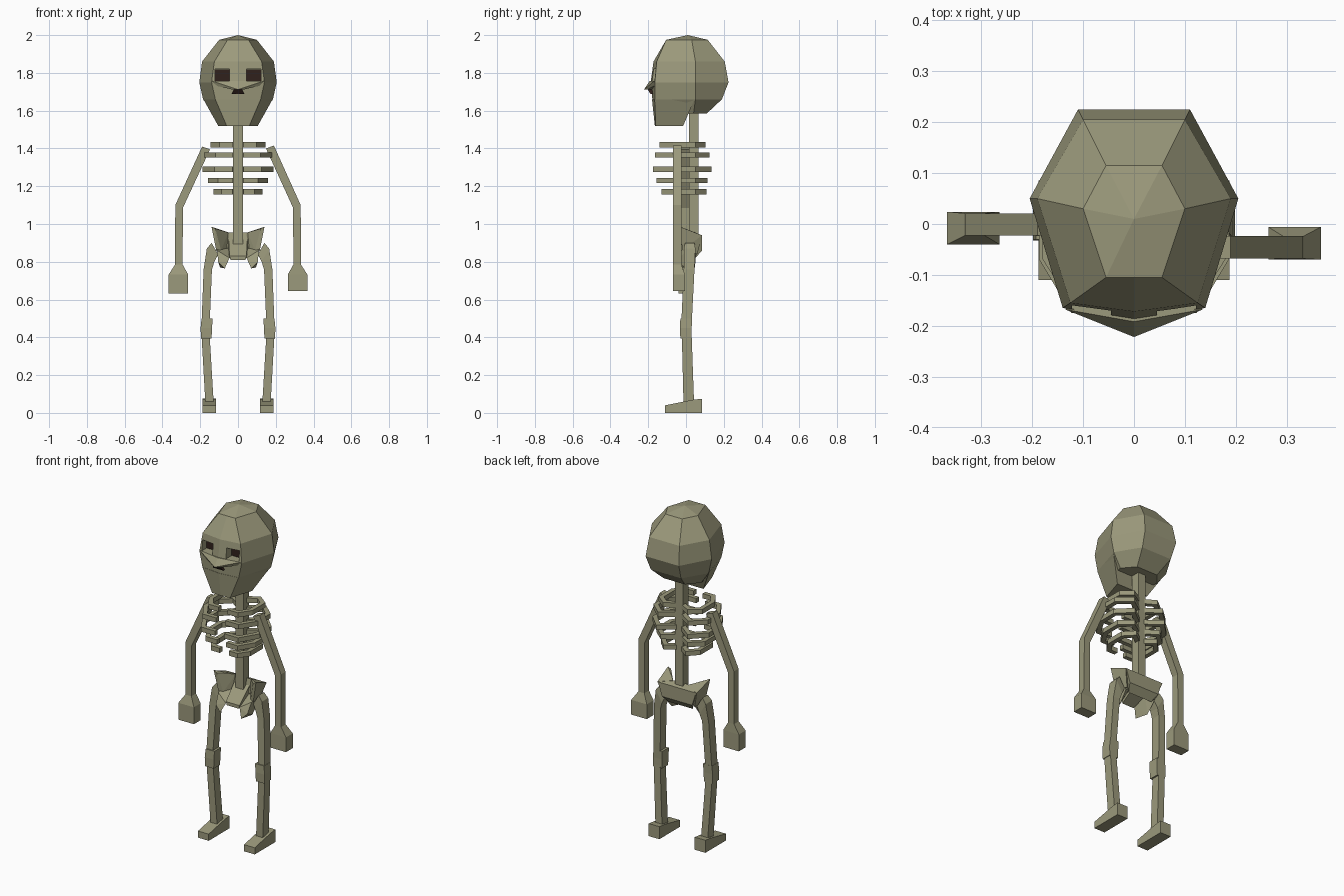
import bpy, bmesh
from mathutils import Vector

if "Cube" in bpy.data.objects:
    bpy.data.objects.remove(bpy.data.objects["Cube"])


def material(name, rgb):
    m = bpy.data.materials.new(name)
    m.diffuse_color = (*rgb, 1)
    m.use_nodes = True
    m.node_tree.nodes["Principled BSDF"].inputs["Base Color"].default_value = m.diffuse_color
    return m


BONE = material("bone", (0.33, 0.32, 0.2))
DARK = material("socket_dark", (0.03, 0.015, 0.012))


def finish(name, bm, mat):
    bmesh.ops.recalc_face_normals(bm, faces=bm.faces)
    me = bpy.data.meshes.new(name)
    bm.to_mesh(me)
    bm.free()
    me.materials.append(mat)
    ob = bpy.data.objects.new(name, me)
    bpy.context.collection.objects.link(ob)
    return ob


def loft(name, rings, mat=BONE):
    """Joins rings of equal point count and closes both ends."""
    bm = bmesh.new()
    vs = [[bm.verts.new(p) for p in r] for r in rings]
    n = len(rings[0])
    for a, b in zip(vs, vs[1:]):
        for i in range(n):
            j = (i + 1) % n
            bm.faces.new((a[i], a[j], b[j], b[i]))
    bmesh.ops.remove_doubles(bm, verts=bm.verts, dist=1e-5)
    bmesh.ops.holes_fill(bm, edges=bm.edges, sides=0)
    return finish(name, bm, mat)


def hull(name, pts, mat=BONE):
    bm = bmesh.new()
    vs = [bm.verts.new(p) for p in pts]
    bmesh.ops.convex_hull(bm, input=vs)
    bmesh.ops.dissolve_limit(bm, angle_limit=0.02, verts=bm.verts, edges=bm.edges)
    return finish(name, bm, mat)


def box(name, x, y, z, mat=BONE):
    return hull(name, [(a, b, c) for a in x for b in y for c in z], mat)


def limb(name, secs, s=1):
    """Sections are (x0, x1, y0, y1, z inner, z outer)."""
    return loft(name, [[(s*a, c, e), (s*b, c, f), (s*b, d, f), (s*a, d, e)]
                       for a, b, c, d, e, f in secs])


def both(pts):
    return [(s*x, y, z) for s in (1, -1) for x, y, z in pts]


# Skull: seven-sided rings (back, side, front, front centre)
def skull_ring(z, back, side, front, mid):
    half = [back, side, front]
    return [(x, y, z) for x, y in half] + [(0, mid, z)] + \
           [(-x, y, z) for x, y in reversed(half)]


skull = loft("skull", [
    [(0, 0.01, 2.0)] * 7,
    skull_ring(1.975, (.055, .115), (.10, .03), (.055, -.105), -.105),
    skull_ring(1.86, (.10, .205), (.19, .05), (.125, -.155), -.172),
    skull_ring(1.75, (.11, .225), (.205, .05), (.14, -.165), -.187),
    skull_ring(1.66, (.10, .19), (.185, .05), (.12, -.165), -.178),
    skull_ring(1.585, (.07, .11), (.13, .04), (.09, -.15), -.16)])

# Eye sockets
for s, side in ((1, "right"), (-1, "left")):
    xs = (s*.045, s*.122)
    cut = box("eye_cutter_" + side, xs, (-.25, -.11), (1.757, 1.82))
    cut.hide_render = True
    cut.hide_viewport = True
    mod = skull.modifiers.new("eye_" + side, 'BOOLEAN')
    mod.operation = 'DIFFERENCE'
    mod.solver = 'EXACT'
    mod.object = cut
    box("eye_socket_" + side, (s*.046, s*.121), (-.125, -.105), (1.758, 1.819), DARK)

# Jaw
jaw = [[(.183, .045), (.12, -.166), (0, -.18)],
       [(.105, -.015), (.06, -.16), (0, -.165)]]
loft("jaw", [[(x, y, z) for x, y in r] + [(-x, y, z) for x, y in r[1::-1]]
             for r, z in zip(jaw, (1.66, 1.52))])

# Cheek ledge, nose and nose hole
hull("nose_ledge", both([(.135, -.168, 1.757), (.13, -.16, 1.735), (.03, -.205, 1.712)])
     + [(0, -.222, 1.712), (0, -.192, 1.757), (0, -.17, 1.71)])
hull("nose_hole", both([(.022, -.203, 1.713), (.035, -.188, 1.688),
                        (.022, -.16, 1.713), (.035, -.16, 1.688)]), DARK)

# Spine
box("spine", (-.026, .026), (.015, .067), (.88, 1.62))

# Ribs: open hoops running from the spine to a gap at the front
RIBS = [(1.42, .145, -.14, .10), (1.365, .18, -.165, .12), (1.29, .187, -.175, .13),
        (1.23, .16, -.155, .11), (1.17, .13, -.13, .105)]
T = 0.026
for i, (z, w, front, back) in enumerate(RIBS):
    path = [Vector(p) for p in ((.015, .05), (.55*w, back - T/2), (w - T/2, .045),
                                (w - T/2, -.065), (.62*w, front + T/2), (.03, front + T/2))]
    for s, side in ((1, "right"), (-1, "left")):
        rings = []
        for k, p in enumerate(path):
            d0 = (p - path[k-1]).normalized() if k else (path[1] - p).normalized()
            d1 = (path[k+1] - p).normalized() if k < len(path) - 1 else d0
            t = (d0 + d1).normalized()
            o = Vector((t.y, -t.x)) * (T / 2) / max(t.dot(d0), .5)
            a, b = p + o, p - o
            rings.append([(s*q.x, q.y, z + h) for q, h in
                          ((a, -.014), (a, .014), (b, .014), (b, -.014))])
        loft(f"rib_{i + 1}_{side}", rings)

# Pelvis: back plate, flared wings, sloping front plate and prongs
hull("pelvis_back", both([(.125, .085, .94), (.10, .085, .86), (.045, .045, .955),
                          (.05, .03, .88), (.08, .05, .82)]))
hull("pelvis_front", both([(.05, .05, .93), (.05, .03, .87), (.045, -.05, .83),
                           (.04, -.05, .81), (.05, .05, .86)]))
for s, side in ((1, "right"), (-1, "left")):
    hull("pelvis_wing_" + side, [(s*x, y, z) for x, y, z in (
        (.14, -.03, .985), (.12, -.03, .975), (.13, .085, .94), (.05, .05, .955),
        (.115, -.02, .86), (.09, -.01, .86), (.10, .06, .84), (.05, .045, .87))])
    hull("pelvis_prong_" + side, [(s*x, y, z) for x, y, z in (
        (.112, .03, .88), (.05, .03, .87), (.11, -.03, .86), (.045, -.05, .82),
        (.105, -.06, .80), (.07, -.07, .765), (.095, .0, .77), (.10, .05, .83))])

# Arms with mitten hands; the two differ slightly in depth
for s, side, y, top, end in ((1, "right", -.046, 1.40, .645), (-1, "left", -.001, 1.395, .632)):
    a, b = y - .022, y + .022
    limb("arm_" + side, [(.148, .19, a, b, top, top + .015),
                         (.292, .332, a, b, 1.085, 1.10),
                         (.293, .333, a, b, .78, .78)], s)
    h = -.038 if s == 1 else -.008
    limb("hand_" + side, [(.293, .333, a, b, .785, .785),
                          (.264, .367, h - .032, h + .032, .733, .733),
                          (.264, .367, h - .032, h + .032, end, end)], s)

# Legs
for s, side in ((1, "right"), (-1, "left")):
    limb("thigh_" + side, [(.105, .14, -.005, .045, .84, .90),
                           (.125, .165, -.01, .05, .80, .87),
                           (.138, .182, -.012, .045, .76, .76),
                           (.15, .193, -.025, .03, .47, .47)], s)
    limb("knee_" + side, [(.135, .193, -.03, .032, .50, .50),
                          (.137, .198, -.032, .03, .45, .45),
                          (.14, .196, -.03, .03, .395, .395)], s)
    limb("shin_" + side, [(.15, .193, -.022, .03, .41, .41),
                          (.128, .172, -.013, .043, .04, .04)], s)
    hull("foot_" + side, [(s*x, y, z) for x in (.117, .188) for y, z in (
        (-.11, 0), (.085, 0), (.085, .075), (.04, .07), (-.11, .04))])
